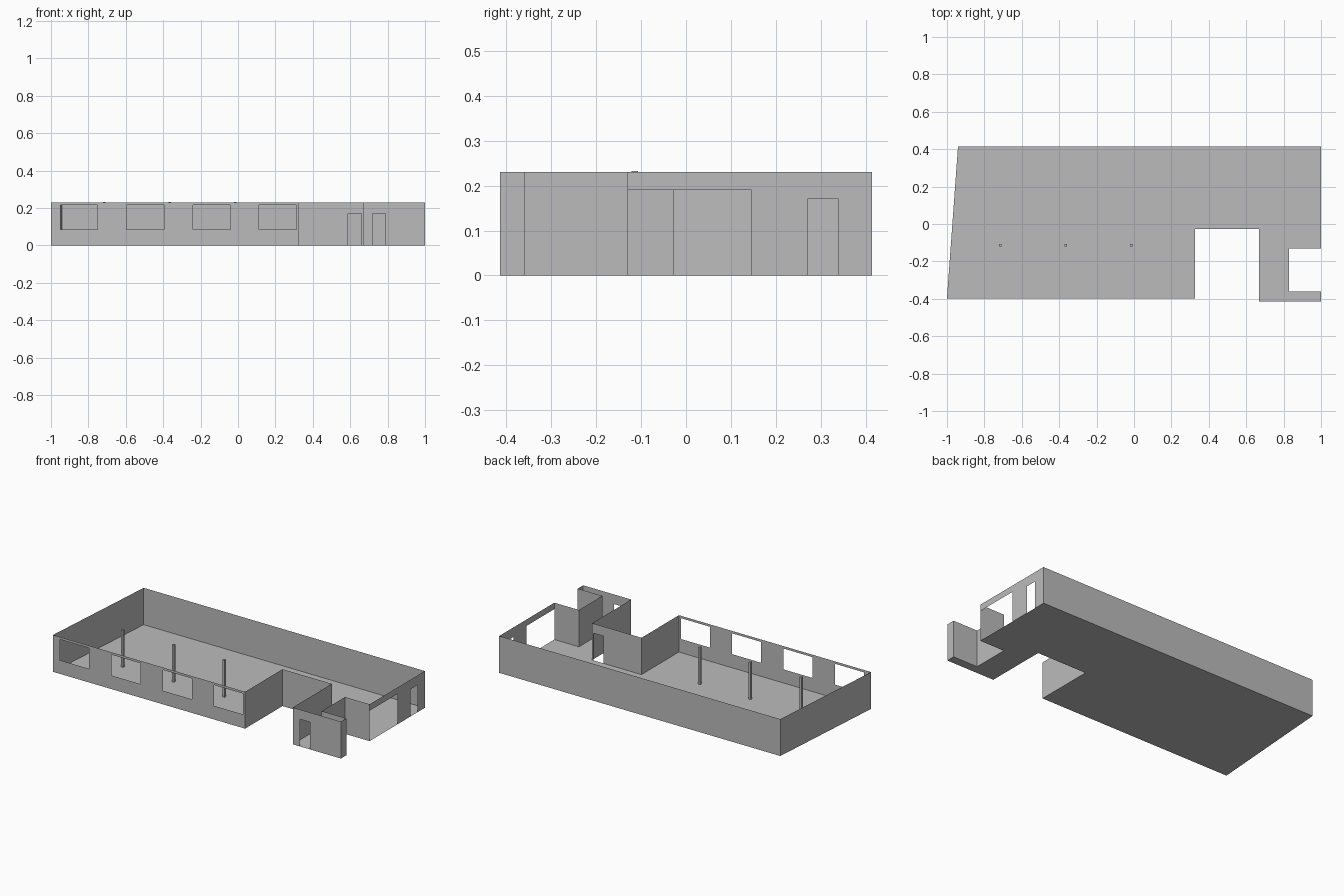
import bpy
import bmesh
from mathutils import Vector

cube = bpy.data.objects.get("Cube")
if cube:
    bpy.data.objects.remove(cube, do_unlink=True)

HEIGHT = 0.23
DOOR = (0, 0.17)
WINDOW = (0.085, 0.215)
GATE = (0, 0.19)

plaster = bpy.data.materials.new("plain_grey")
plaster.use_nodes = True
plaster.diffuse_color = (0.5, 0.5, 0.5, 1)
plaster.node_tree.nodes["Principled BSDF"].inputs["Base Color"].default_value = (0.5, 0.5, 0.5, 1)


def finish(name, bm):
    bmesh.ops.remove_doubles(bm, verts=bm.verts, dist=0.0001)
    mesh = bpy.data.meshes.new(name)
    bm.to_mesh(mesh)
    bm.free()
    mesh.materials.append(plaster)
    obj = bpy.data.objects.new(name, mesh)
    bpy.context.collection.objects.link(obj)
    return obj


def wall(name, start, end, openings=()):
    """Thin upright wall; each opening is (from, to, (bottom, top)) along its length."""
    start, end = Vector((*start, 0)), Vector((*end, 0))
    direction = (end - start).normalized()
    length = (end - start).length
    bm = bmesh.new()

    def panel(a, b, low, high):
        if b - a > 0.0001 and high - low > 0.0001:
            corners = ((a, low), (b, low), (b, high), (a, high))
            bm.faces.new([bm.verts.new(start + direction * s + Vector((0, 0, z)))
                          for s, z in corners])

    reached = 0
    for a, b, (low, high) in openings:
        panel(reached, a, 0, HEIGHT)
        panel(a, b, 0, low)
        panel(a, b, high, HEIGHT)
        reached = b
    panel(reached, length, 0, HEIGHT)
    return finish(name, bm)


# Floor plan, counter-clockwise: each corner starts the wall named beside it
plan = [
    ("front_window_wall", (-1, -0.397),
     [(s, s + 0.2, WINDOW) for s in (0.05, 0.404, 0.76, 1.113)]),
    ("court_left_wall", (0.327, -0.397), []),
    ("court_back_wall", (0.327, -0.028), [(0.262, 0.332, DOOR)]),
    ("court_right_wall", (0.668, -0.028), []),
    ("porch_front_wall", (0.668, -0.414), [(0.05, 0.12, DOOR)]),
    ("porch_end_wall", (1, -0.414), []),
    ("notch_front_wall", (1, -0.36), []),
    ("notch_inner_wall", (0.83, -0.36), []),
    ("notch_back_wall", (0.83, -0.13), []),
    ("side_entrance_wall", (1, -0.13), [(0, 0.276, GATE), (0.401, 0.47, DOOR)]),
    ("back_wall", (1, 0.414), []),
    ("slanted_end_wall", (-0.941, 0.414), []),
]

for i, (name, corner, openings) in enumerate(plan):
    wall(name, corner, plan[(i + 1) % len(plan)][1], openings)

# Floor slab
bm = bmesh.new()
bm.faces.new([bm.verts.new((*corner, 0)) for _, corner, _ in plan])
finish("floor", bm)

# Row of square posts
for i in range(3):
    bpy.ops.mesh.primitive_cube_add(size=1, location=(-0.715 + 0.35 * i, -0.114, 0.116))
    post = bpy.context.object
    post.name = f"post_{i + 1}"
    post.scale = (0.014, 0.014, 0.232)
    post.data.materials.append(plaster)
